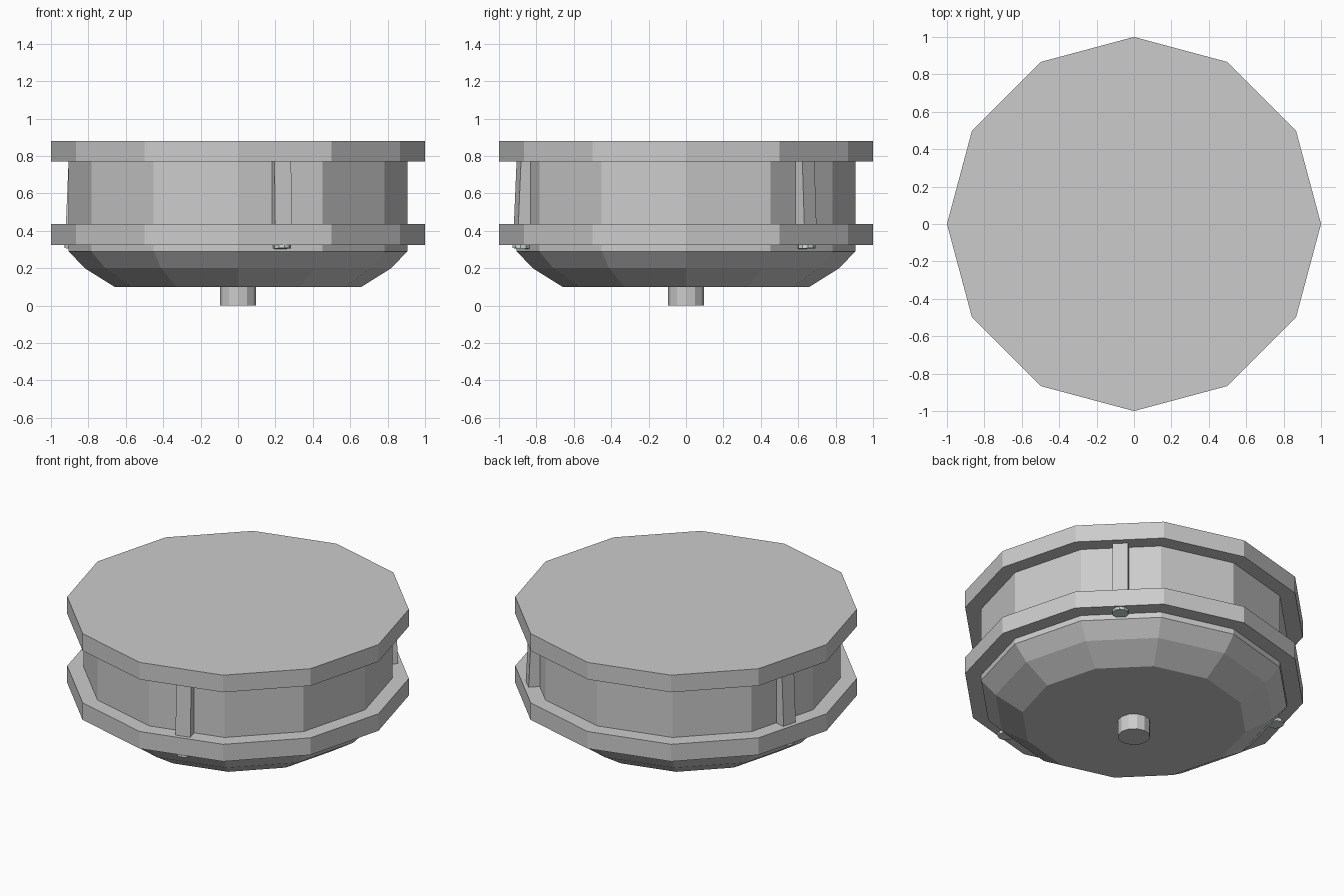
import bpy, math
from mathutils import Matrix

if "Cube" in bpy.data.objects:
    bpy.data.objects.remove(bpy.data.objects["Cube"])


def lathe(name, profile, sides):
    """Closed faceted solid from (radius, z) rings, bottom to top."""
    verts = [(r * math.cos(2 * math.pi * i / sides), r * math.sin(2 * math.pi * i / sides), z)
             for r, z in profile for i in range(sides)]
    faces = [tuple(reversed(range(sides)))]
    for k in range(len(profile) - 1):
        a, b = k * sides, (k + 1) * sides
        for i in range(sides):
            j = (i + 1) % sides
            faces.append((a + i, a + j, b + j, b + i))
    faces.append(tuple(range((len(profile) - 1) * sides, len(profile) * sides)))
    mesh = bpy.data.meshes.new(name)
    mesh.from_pydata(verts, [], faces)
    obj = bpy.data.objects.new(name, mesh)
    bpy.context.collection.objects.link(obj)
    return obj


# Twelve-sided drum with bowl-shaped underside, two rims and a peg
lathe("drum_body", [(0.66, 0.1), (0.82, 0.2), (0.905, 0.29), (0.905, 0.78)], 12)
lathe("top_rim", [(1, 0.77), (1, 0.88)], 12)
lathe("lower_rim", [(1, 0.325), (1, 0.435)], 12)
lathe("bottom_peg", [(0.095, 0), (0.095, 0.11)], 12)

bolt_mat = bpy.data.materials.new("pale_metal")
bolt_mat.diffuse_color = (0.62, 0.7, 0.66, 1)
bolt_mat.use_nodes = True
bolt_mat.node_tree.nodes["Principled BSDF"].inputs["Base Color"].default_value = bolt_mat.diffuse_color

# Three slightly leaning struts, each with a bolt head below the lower rim
lean = Matrix.Rotation(math.radians(-2.5), 4, 'Y')
for n, deg in enumerate((-75, 45, 165), 1):
    turn = Matrix.Rotation(math.radians(deg), 4, 'Z')

    bpy.ops.mesh.primitive_cube_add(size=1)
    strut = bpy.context.object
    strut.name = f"strut_{n}"
    strut.matrix_world = (turn @ Matrix.Translation((0.888, 0, 0.6)) @ lean
                          @ Matrix.Diagonal((0.09, 0.092, 0.4, 1)))

    bolt = lathe(f"bolt_{n}", [(0.048, -0.02), (0.048, 0.03)], 10)
    bolt.data.materials.append(bolt_mat)
    bolt.matrix_world = turn @ Matrix.Translation((0.912, 0, 0.325)) @ lean
